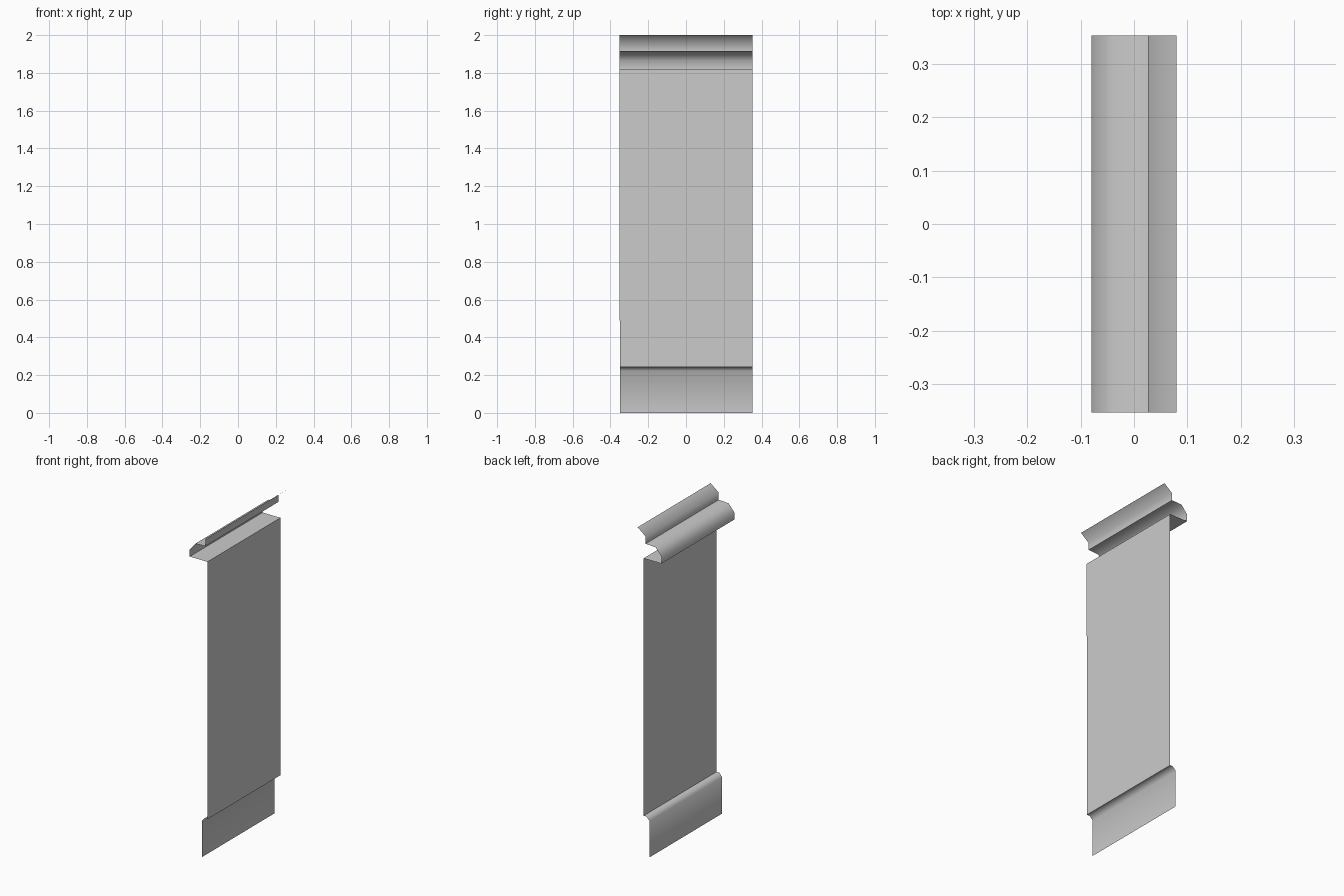
import bpy
import math

if "Cube" in bpy.data.objects:
    bpy.data.objects.remove(bpy.data.objects["Cube"])


def end_y(z):
    """The near end is cut very slightly off vertical."""
    return -0.350 - 0.0015 * z


def moulding(name, profile):
    """Thin open sheet: an (x, z) profile, listed top to bottom, swept along y."""
    n = len(profile)
    verts = [(x, end_y(z), z) for x, z in profile]
    verts += [(x, 0.353, z) for x, z in profile]
    faces = [(i, n + i, n + i + 1, i + 1) for i in range(n - 1)]
    mesh = bpy.data.meshes.new(name)
    mesh.from_pydata(verts, [], faces)
    obj = bpy.data.objects.new(name, mesh)
    bpy.context.collection.objects.link(obj)
    bpy.ops.object.select_all(action='DESELECT')
    obj.select_set(True)
    bpy.context.view_layer.objects.active = obj
    bpy.ops.object.shade_smooth_by_angle(angle=math.radians(60))
    return obj


# Top rail: upper curve, step, rounded nose and flat underside
moulding("cap_rail", [
    (0.08, 2.0), (0.026, 1.957), (0.026, 1.913),
    (-0.042, 1.909), (-0.08, 1.864), (-0.08, 1.82), (0.04, 1.82)])

# Tall flat panel
moulding("wall_panel", [(0.04, 1.82), (0.04, 0.244)])

# Skirting: small ledge, chamfer and upright board
moulding("skirting_board", [
    (0.04, 0.244), (0.02, 0.244), (0.0, 0.222), (0.0, 0.0)])
